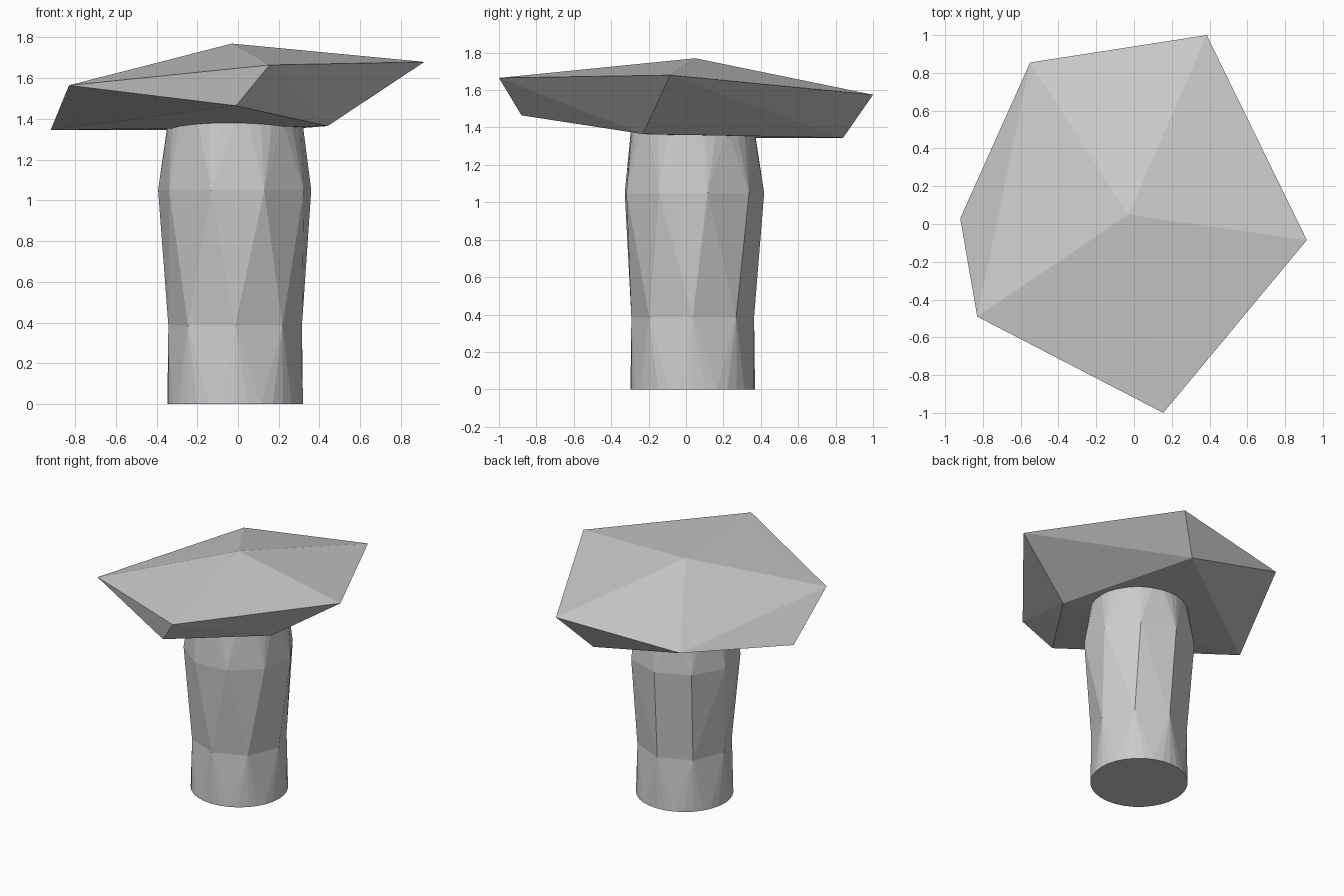
import bpy, bmesh
from math import cos, sin, radians, tau

if "Cube" in bpy.data.objects:
    bpy.data.objects.remove(bpy.data.objects["Cube"])


def hull(bm, points):
    """Add the convex hull of some points to a bmesh."""
    verts = [bm.verts.new(p) for p in points]
    bmesh.ops.convex_hull(bm, input=verts)


def ring(sides, radius, z, start=0):
    """Points of a horizontal ring around the stem axis."""
    a0 = radians(start)
    return [(-0.014 + radius * cos(a0 + tau * i / sides),
             0.036 + radius * sin(a0 + tau * i / sides), z) for i in range(sides)]


def finish(bm, name):
    bmesh.ops.recalc_face_normals(bm, faces=bm.faces)
    mesh = bpy.data.meshes.new(name)
    bm.to_mesh(mesh)
    bm.free()
    obj = bpy.data.objects.new(name, mesh)
    bpy.context.collection.objects.link(obj)
    return obj


# Stem: round ends with coarse, uneven rings between them
rings = [ring(32, 0.333, 0), ring(8, 0.328, 0.385),
         ring(9, 0.382, 1.05, 12), ring(32, 0.33, 1.39)]
bm = bmesh.new()
for lower, upper in zip(rings, rings[1:]):
    hull(bm, lower + upper)
bm.normal_update()
inner = [f for f in bm.faces
         if abs(f.normal.z) > 0.95 and 0.1 < f.calc_center_median().z < 1.3]
bmesh.ops.delete(bm, geom=inner, context='FACES_ONLY')
bmesh.ops.remove_doubles(bm, verts=bm.verts, dist=0.0005)
finish(bm, "stem")

# Cap: faceted slab with a peak, five upper corners and four lower corners
bm = bmesh.new()
hull(bm, [(-0.03, 0.05, 1.77),
          (-0.55, 0.855, 1.5), (0.385, 1.0, 1.575), (0.915, -0.085, 1.68),
          (0.155, -1.0, 1.665), (-0.83, -0.49, 1.565),
          (-0.92, 0.03, 1.345), (-0.01, -0.88, 1.465),
          (0.44, -0.23, 1.365), (0.185, 0.84, 1.345)])
finish(bm, "mushroom_cap")
